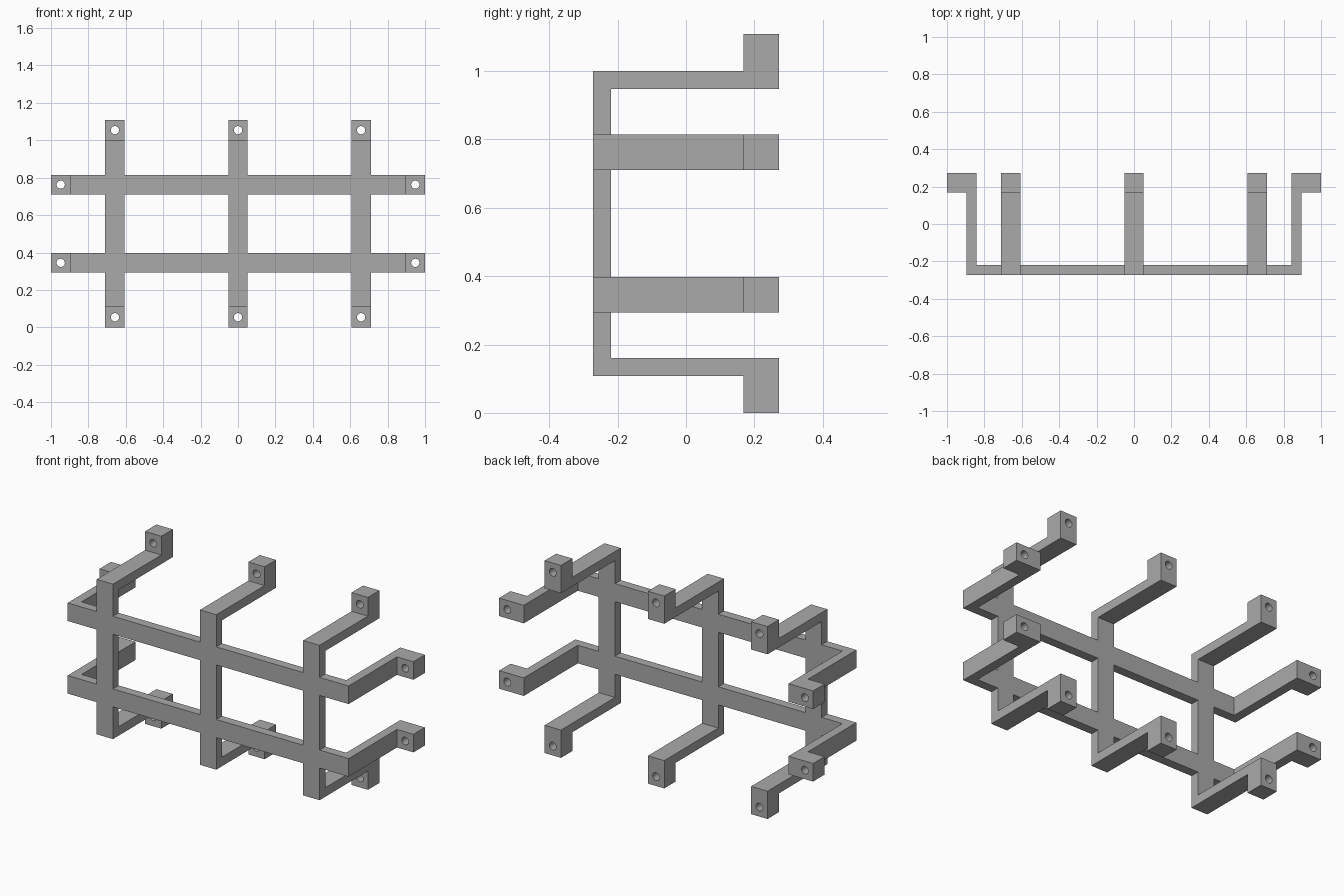
import bpy, bmesh, math
from mathutils import Matrix, Vector

if "Cube" in bpy.data.objects:
    bpy.data.objects.remove(bpy.data.objects["Cube"])

W = 0.052          # half width of every strap
T = 0.052          # strap thickness
Y0, Y1 = -0.272, 0.272
FOOT = 0.104       # depth of the mounting feet
HOLE_R = 0.022

grey = bpy.data.materials.new("plain grey")
grey.diffuse_color = (0.40, 0.40, 0.40, 1)
grey.use_nodes = True
grey.node_tree.nodes["Principled BSDF"].inputs["Base Color"].default_value = grey.diffuse_color


def make_object(name, bm):
    bmesh.ops.recalc_face_normals(bm, faces=bm.faces)
    mesh = bpy.data.meshes.new(name)
    bm.to_mesh(mesh)
    bm.free()
    mesh.materials.append(grey)
    ob = bpy.data.objects.new(name, mesh)
    bpy.context.collection.objects.link(ob)
    return ob


def strap_profile(end, tip):
    """Bracket outline (u along strap, y depth): flat front, two arms, outward feet."""
    half = [(end, Y0), (end, Y1 - FOOT), (tip, Y1 - FOOT), (tip, Y1),
            (end - T, Y1), (end - T, Y0 + T)]
    return half + [(-u, y) for u, y in reversed(half)]


def add_strap(bm, profile, place):
    """Extrude the outline across the strap width; place maps (u, v, y) to a point."""
    verts = [bm.verts.new(place(u, -W, y)) for u, y in profile]
    face = bm.faces.new(verts)
    out = bmesh.ops.extrude_face_region(bm, geom=[face])
    move = Vector(place(0, W, 0)) - Vector(place(0, -W, 0))
    bmesh.ops.translate(bm, vec=move,
                        verts=[v for v in out["geom"] if isinstance(v, bmesh.types.BMVert)])


def combine(target, other, operation):
    mod = target.modifiers.new(operation.lower(), 'BOOLEAN')
    mod.operation, mod.solver, mod.object = operation, 'EXACT', other
    bpy.context.view_layer.objects.active = target
    bpy.ops.object.modifier_apply(modifier=mod.name)
    bpy.data.objects.remove(other)


ZC = 0.554                       # mid height of the frame
POST_X = (-0.658, 0.0, 0.658)
RAIL_Z = (0.345, 0.763)

# upright straps with arms at top and bottom
bm = bmesh.new()
for x in POST_X:
    add_strap(bm, strap_profile(0.446, 0.554), lambda u, v, y: (x + v, y, ZC + u))
frame = make_object("bracket_frame", bm)

# horizontal straps with arms at left and right
bm = bmesh.new()
for z in RAIL_Z:
    add_strap(bm, strap_profile(0.895, 1.0), lambda u, v, y: (u, y, z + v))
combine(frame, make_object("rails", bm), 'UNION')

# screw holes through all ten feet
holes = [(x, ZC + s * 0.5) for x in POST_X for s in (-1, 1)]
holes += [(s * 0.948, z) for z in RAIL_Z for s in (-1, 1)]
bm = bmesh.new()
for x, z in holes:
    bmesh.ops.create_cone(bm, cap_ends=True, segments=32, radius1=HOLE_R, radius2=HOLE_R,
                          depth=0.2, matrix=Matrix.Translation((x, Y1 - FOOT / 2, z))
                          @ Matrix.Rotation(math.pi / 2, 4, 'X'))
combine(frame, make_object("hole_cutter", bm), 'DIFFERENCE')

# smooth hole walls, sharp strap edges
bpy.ops.object.select_all(action='DESELECT')
frame.select_set(True)
bpy.context.view_layer.objects.active = frame
bpy.ops.object.shade_smooth_by_angle(angle=math.radians(30))
